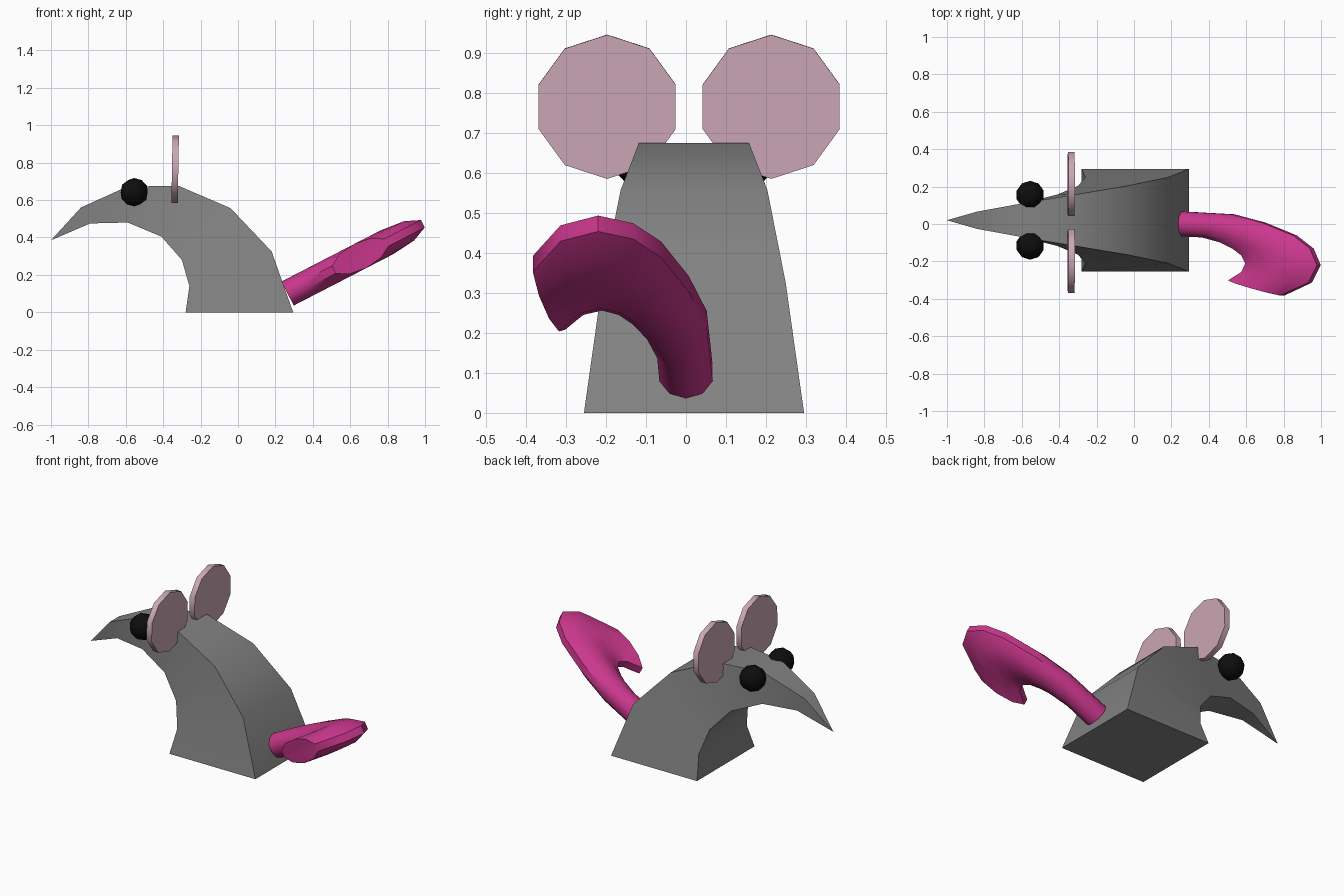
import bpy, bmesh, math
from mathutils import Vector, Matrix

if "Cube" in bpy.data.objects:
    bpy.data.objects.remove(bpy.data.objects["Cube"])


def material(name, r, g, b):
    m = bpy.data.materials.new(name)
    m.diffuse_color = (r, g, b, 1)
    m.use_nodes = True
    m.node_tree.nodes["Principled BSDF"].inputs["Base Color"].default_value = m.diffuse_color
    return m


GREY = material("grey fur", 0.225, 0.225, 0.225)
PINK = material("pale pink", 0.60, 0.385, 0.46)
MAGENTA = material("magenta", 0.59, 0.038, 0.265)
BLACK = material("black", 0.004, 0.004, 0.004)


def finish(bm, name, mat, angle=40):
    bmesh.ops.recalc_face_normals(bm, faces=bm.faces[:])
    mesh = bpy.data.meshes.new(name)
    bm.to_mesh(mesh)
    bm.free()
    mesh.materials.append(mat)
    ob = bpy.data.objects.new(name, mesh)
    bpy.context.collection.objects.link(ob)
    bpy.ops.object.select_all(action='DESELECT')
    ob.select_set(True)
    bpy.context.view_layer.objects.active = ob
    bpy.ops.object.shade_smooth_by_angle(angle=math.radians(angle))
    return ob


def loft(rings, tip=None):
    """Skin a list of point rings; close the far end with a cap or a tip."""
    bm = bmesh.new()
    rows = [[bm.verts.new(p) for p in r] for r in rings]
    n = len(rows[0])
    for a, b in zip(rows, rows[1:]):
        for i in range(n):
            j = (i + 1) % n
            bm.faces.new((a[i], a[j], b[j], b[i]))
    bm.faces.new(rows[0])
    if tip is None:
        bm.faces.new(rows[-1])
    else:
        t = bm.verts.new(tip)
        for i in range(n):
            bm.faces.new((rows[-1][i], rows[-1][(i + 1) % n], t))
    return bm


# Body: bent pyramid, narrowing evenly to the nose
MID = 0.02
back = [(0.295, 0), (0.18, 0.325), (-0.04, 0.557), (-0.315, 0.675), (-0.59, 0.673), (-0.84, 0.56)]
belly = [(-0.28, 0), (-0.26, 0.14), (-0.30, 0.28), (-0.41, 0.405), (-0.59, 0.48), (-0.79, 0.475)]
rings = []
for i, ((xo, zo), (xi, zi)) in enumerate(zip(back, belly)):
    h = 0.275 * (1 - i / 6)
    rings.append([(xo, MID - h, zo), (xo, MID + h, zo), (xi, MID + h, zi), (xi, MID - h, zi)])
finish(loft(rings, (-1, MID, 0.385)), "body", GREY)

# Tail: ten-sided tube curling in a tilted plane and widening to its end
TILT = math.radians(27.3)
outer = [(0.265, 0.07), (0.53, 0.055), (0.70, 0.01), (0.87, -0.06),
         (0.96, -0.13), (0.998, -0.22), (0.95, -0.315), (0.80, -0.385)]
inner = [(0.265, -0.07), (0.37, -0.075), (0.46, -0.10), (0.53, -0.135),
         (0.575, -0.17), (0.595, -0.21), (0.575, -0.255), (0.505, -0.30)]


def on_plane(x, y):
    return Vector((x, y, 0.1 + (x - 0.265) * math.tan(TILT)))


normal = Vector((-math.sin(TILT), 0, math.cos(TILT))) * 0.072
rings = []
for o, i in zip(outer, inner):
    p, q = on_plane(*o), on_plane(*i)
    ring = []
    for k in range(10):
        a = math.tau * k / 10
        ring.append((p + q) / 2 + (p - q) / 2 * math.sin(a) + normal * math.cos(a))
    rings.append(ring)
finish(loft(rings), "tail", MAGENTA)

# Ears and eyes, one pair on each side
for side, s in (("right", -1), ("left", 1)):
    bm = bmesh.new()
    spin = Matrix.Rotation(math.radians(91), 4, 'Y')
    bmesh.ops.create_cone(bm, cap_ends=True, segments=10, radius1=0.18, radius2=0.18, depth=0.034)
    # turn so that a corner points straight up
    top = max((v.co.to_2d() for v in bm.verts), key=lambda c: c.x)
    bmesh.ops.rotate(bm, verts=bm.verts[:], matrix=Matrix.Rotation(-math.atan2(top.y, top.x), 3, 'Z'))
    bm.transform(Matrix.Translation((-0.336, 0.008 + s * 0.205, 0.765)) @ spin)
    finish(bm, side + "_ear", PINK)

    bm = bmesh.new()
    bmesh.ops.create_icosphere(bm, subdivisions=2, radius=0.076)
    bm.transform(Matrix.Translation((-0.555, MID + s * 0.135, 0.642)))
    finish(bm, side + "_eye", BLACK)
